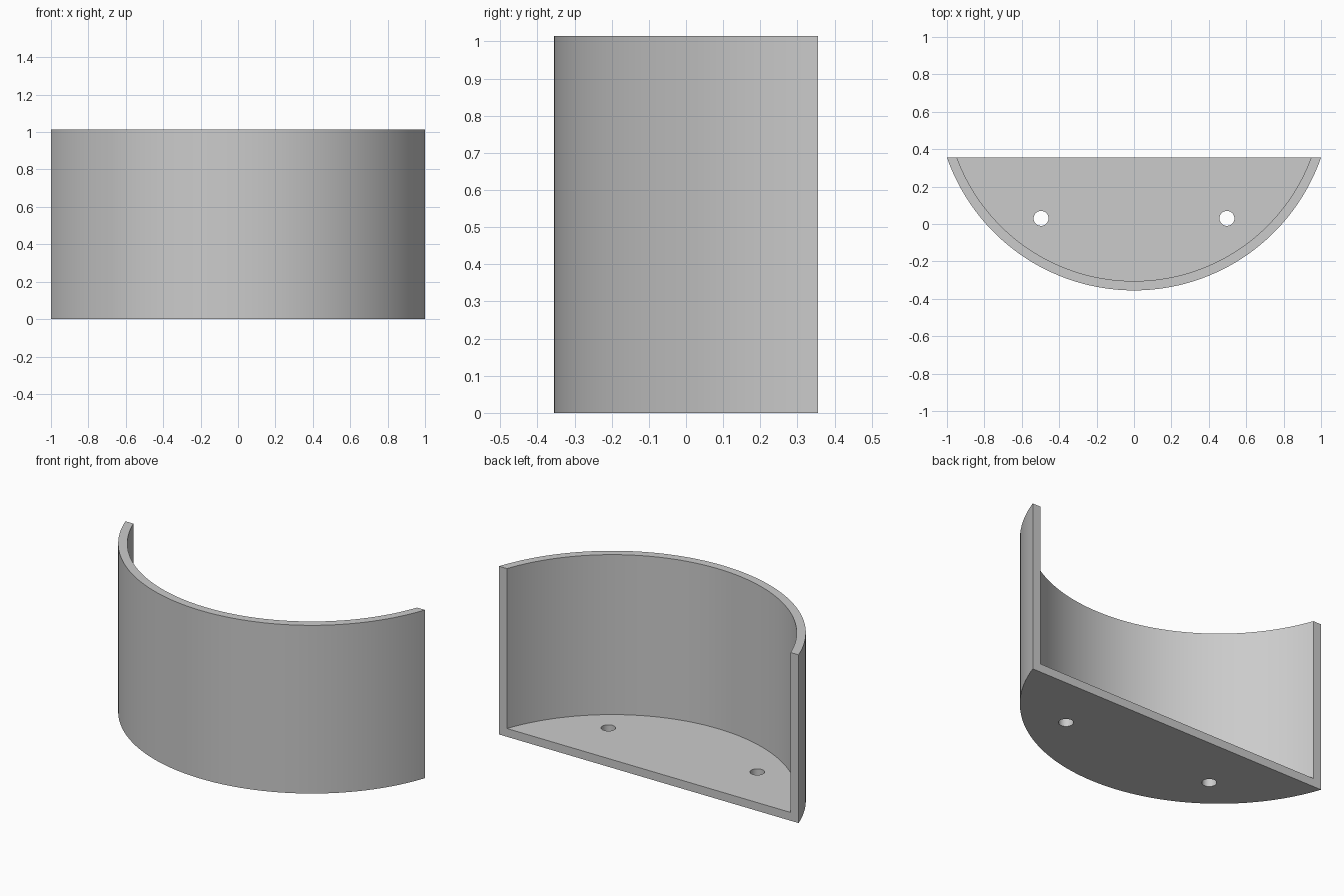
import bpy, bmesh
from math import asin, sin, cos, pi

if "Cube" in bpy.data.objects:
    bpy.data.objects.remove(bpy.data.objects["Cube"])

HEIGHT, DEPTH, WALL = 1.015, 0.71, 0.05
BACK = DEPTH / 2
RADIUS = (1 + DEPTH ** 2) / (2 * DEPTH)   # arc through both back corners
CENTRE = RADIUS - BACK                    # y of the arc's axis
STEPS = 64

grey = bpy.data.materials.new("light_grey")
grey.use_nodes = True
colour = (0.6, 0.6, 0.6, 1)
grey.diffuse_color = colour
grey.node_tree.nodes["Principled BSDF"].inputs["Base Color"].default_value = colour


def prism(name, outline, z0, z1):
    """Upright solid with the given plan outline."""
    bm = bmesh.new()
    base = bm.faces.new([bm.verts.new((x, y, z0)) for x, y in outline])
    top = bmesh.ops.extrude_face_region(bm, geom=[base], use_keep_orig=True)["geom"]
    for v in top:
        if isinstance(v, bmesh.types.BMVert):
            v.co.z = z1
    bmesh.ops.recalc_face_normals(bm, faces=bm.faces)
    mesh = bpy.data.meshes.new(name)
    bm.to_mesh(mesh)
    bm.free()
    mesh.materials.append(grey)
    obj = bpy.data.objects.new(name, mesh)
    bpy.context.collection.objects.link(obj)
    return obj


def circle(x, y, r, n):
    return [(x + r * cos(2 * pi * i / n), y + r * sin(2 * pi * i / n)) for i in range(n)]


def cut(target, cutter):
    """Subtract the cutter and discard it."""
    cutter.hide_render = True
    mod = target.modifiers.new("cut", "BOOLEAN")
    mod.operation, mod.solver, mod.object = "DIFFERENCE", "EXACT", cutter
    bpy.context.view_layer.objects.active = target
    bpy.ops.object.modifier_apply(modifier=mod.name)
    bpy.data.objects.remove(cutter)


# Circular segment block, open at the straight back
half = asin(1 / RADIUS)
angles = [half * (2 * i / STEPS - 1) for i in range(STEPS + 1)]
shell = prism("curved_tray",
              [(RADIUS * sin(a), CENTRE - RADIUS * cos(a)) for a in angles], 0, HEIGHT)

# Hollow above the floor, leaving the curved wall
cut(shell, prism("cavity_cutter", circle(0, CENTRE, RADIUS - WALL, 3 * STEPS), WALL, HEIGHT + 1))

# Two screw holes through the floor
for side in (-1, 1):
    cut(shell, prism("hole_cutter", circle(side * 0.497, 0.03, 0.04, 32), -1, 0.5))

shell.select_set(True)
bpy.context.view_layer.objects.active = shell
bpy.ops.object.shade_smooth_by_angle(angle=pi / 6)
